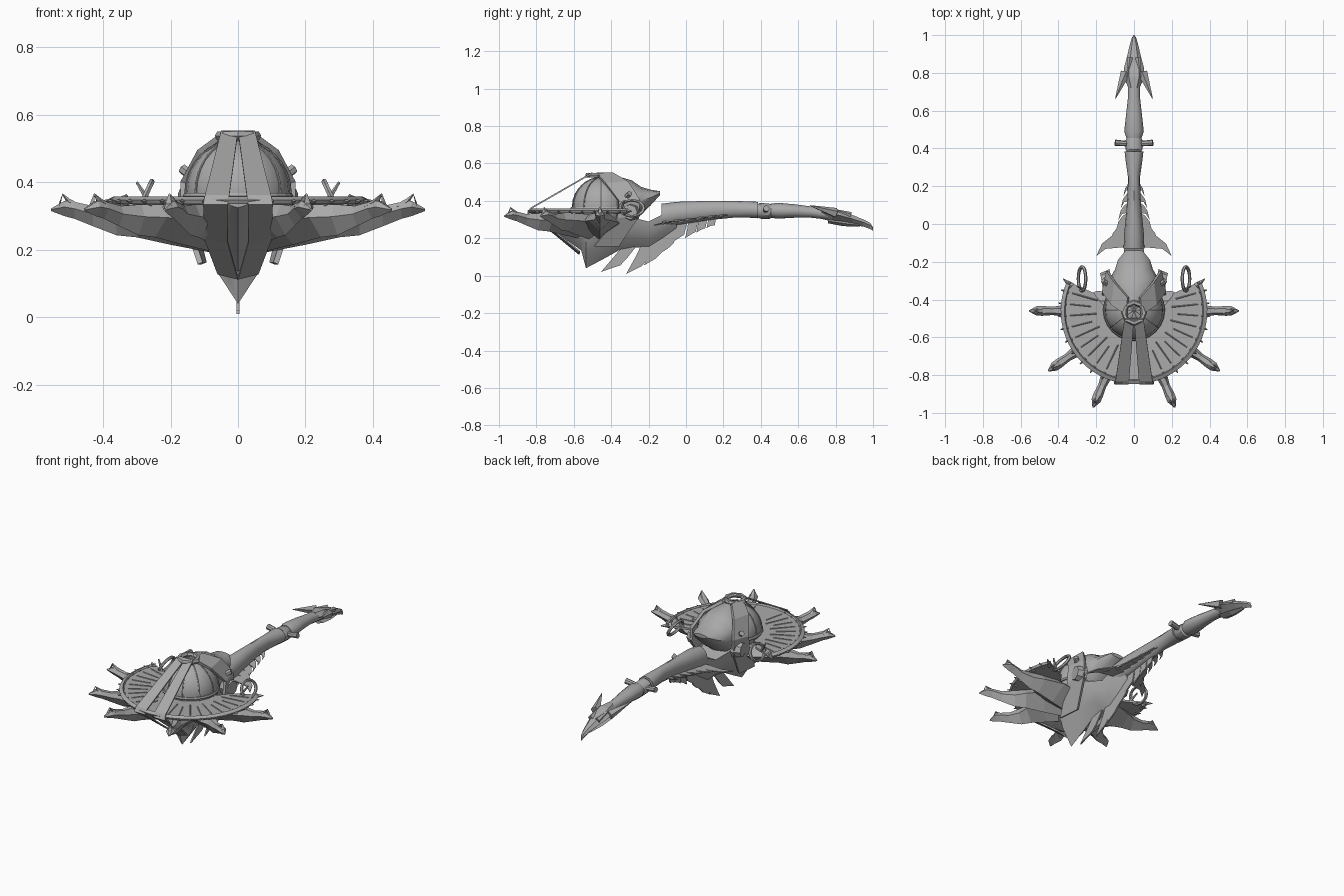
import bpy, bmesh, math
from mathutils import Matrix, Vector

grey = bpy.data.materials.new("plain grey")
grey.diffuse_color = (0.40, 0.40, 0.40, 1)
CENTRE = Vector((0, -0.46, 0))


def make(name, verts, faces, smooth=None, thick=0, matrix=None):
    me = bpy.data.meshes.new(name)
    me.from_pydata([Vector(v) for v in verts], [], faces)
    if matrix:
        me.transform(matrix)
    bm = bmesh.new()
    bm.from_mesh(me)
    bmesh.ops.recalc_face_normals(bm, faces=bm.faces)
    bm.to_mesh(me)
    bm.free()
    me.materials.append(grey)
    ob = bpy.data.objects.new(name, me)
    bpy.context.collection.objects.link(ob)
    if thick:
        mod = ob.modifiers.new("thickness", 'SOLIDIFY')
        mod.thickness, mod.offset = thick, 0
    if smooth:
        bpy.ops.object.select_all(action='DESELECT')
        ob.select_set(True)
        bpy.context.view_layer.objects.active = ob
        bpy.ops.object.shade_smooth_by_angle(angle=math.radians(smooth))
    return ob


def loft(name, rows, section, smooth=None, matrix=None):
    """rows: (y, half width, bottom z, top z); section: (-1..1, 0..1) outline."""
    n = len(section)
    verts = [(u * w, y, b + v * (t - b)) for y, w, b, t in rows for u, v in section]
    faces = [(i * n + j, i * n + (j + 1) % n, (i + 1) * n + (j + 1) % n, (i + 1) * n + j)
             for i in range(len(rows) - 1) for j in range(n)]
    faces += [tuple(range(n)), tuple(range(len(verts) - n, len(verts)))]
    return make(name, verts, faces, smooth, 0, matrix)


def ribbon(name, left, right, thick=0.008):
    n = len(left)
    return make(name, left + right, [(i, i + 1, n + i + 1, n + i) for i in range(n - 1)], None, thick)


def blade(name, outline, thick, matrix=None):
    return make(name, outline, [tuple(range(len(outline)))], None, thick, matrix)


def ring(name, loc, major, minor, rot=(0, 0, 0), scale=(1, 1, 1), seg=16):
    bpy.ops.mesh.primitive_torus_add(location=loc, rotation=rot, major_radius=major, minor_radius=minor,
                                     major_segments=seg, minor_segments=6)
    ob = bpy.context.object
    ob.name, ob.scale = name, scale
    ob.data.materials.append(grey)


def rod(name, a, b, r, sides=8, r2=None):
    a, b = Vector(a), Vector(b)
    bpy.ops.mesh.primitive_cone_add(vertices=sides, radius1=r, radius2=r if r2 is None else r2,
                                    depth=(b - a).length, location=(a + b) / 2,
                                    rotation=(b - a).to_track_quat('Z', 'Y').to_euler())
    bpy.context.object.name = name
    bpy.context.object.data.materials.append(grey)


def polar(r, deg, z):
    a = math.radians(deg)
    return (r * math.cos(a), CENTRE.y + r * math.sin(a), z)


ROUND = [(math.cos(k * math.pi / 6), 0.5 + 0.5 * math.sin(k * math.pi / 6)) for k in range(12)]
KEEL = [(0, 0), (0.55, 0.3), (0.9, 0.65), (1, 1), (-1, 1), (-0.9, 0.65), (-0.55, 0.3)]
LEAF = [(0, 0), (1, 0.6), (0.5, 1), (-0.5, 1), (-1, 0.6)]

# dome with a band and seams
bpy.ops.mesh.primitive_uv_sphere_add(segments=24, ring_count=14, radius=0.155, location=(0, -0.455, 0.37))
dome = bpy.context.object
dome.name = "dome"
dome.data.materials.append(grey)
bpy.ops.object.shade_smooth_by_angle()
ring("dome_base_band", (0, -0.455, 0.36), 0.155, 0.009, seg=24)
for k in range(5):
    ring("dome_seam", (0, -0.455, 0.37), 0.155, 0.004, (math.pi / 2, 0, math.radians(36 * k)), seg=32)
ring("top_ring", (0, -0.47, 0.538), 0.055, 0.014, seg=8)

# fan plate around the dome, thin with a raised rim
N = 40
degs = [-204 + 228 * k / N for k in range(N + 1)]


def inner(d):
    # the back corners sweep in towards the dome
    e = min(abs(d - degs[0]), abs(d - degs[-1]))
    return 0.14 + 0.09 * max(0, 1 - e / 18)


def band(name, r0, z0, r1, z1, thick):
    ribbon(name, [polar(r0(d), d, z0) for d in degs], [polar(r1, d, z1) for d in degs], thick)


band("fan_plate", inner, 0.338, 0.38, 0.343, 0.012)
band("fan_rim", lambda d: 0.365, 0.352, 0.385, 0.342, 0.014)
for k in range(22):
    d = -196 + k * 212 / 21
    if abs(d + 90) > 14:
        rod("fan_rib", polar(0.2 + 0.03 * (k % 2), d, 0.345), polar(0.34, d, 0.347), 0.004, 4)
        rod("rim_tooth", polar(0.36, d, 0.342), polar(0.402, d, 0.345), 0.014, 4, 0.002)

# lower hull with a keel, carrying on into the neck root
loft("lower_hull", [(-0.83, 0.03, 0.325, 0.34), (-0.70, 0.075, 0.235, 0.34), (-0.56, 0.105, 0.135, 0.34),
                    (-0.535, 0.108, 0.04, 0.34), (-0.45, 0.115, 0.085, 0.34), (-0.36, 0.11, 0.135, 0.34),
                    (-0.28, 0.085, 0.15, 0.31), (-0.20, 0.06, 0.15, 0.29), (-0.12, 0.05, 0.20, 0.33),
                    (-0.05, 0.04, 0.25, 0.36)], KEEL, 35)

# six hooked arms with broad leaf roots under the fan
for d in (0, -35, -67, -113, -145, 180):
    m = Matrix.Translation(CENTRE) @ Matrix.Rotation(math.radians(d - 90), 4, 'Z')
    loft("arm", [(0.07, 0.10, 0.19, 0.32), (0.20, 0.105, 0.215, 0.33), (0.30, 0.06, 0.237, 0.335),
                 (0.36, 0.032, 0.243, 0.335), (0.43, 0.022, 0.27, 0.33), (0.485, 0.026, 0.292, 0.342),
                 (0.515, 0.025, 0.30, 0.345), (0.555, 0.004, 0.315, 0.322)], LEAF, None, m)
    loft("arm_hook", [(0.47, 0.02, 0.315, 0.335), (0.50, 0.016, 0.325, 0.352),
                      (0.52, 0.003, 0.362, 0.367), (0.53, 0.012, 0.32, 0.34)], LEAF, None, m)

for s in (-1, 1):
    # front straps from the top ring to the bow, then down to the keel
    ribbon("front_strap",
           [(s * 0.05, -0.50, 0.55), (s * 0.098, -0.83, 0.36), (s * 0.103, -0.845, 0.335),
            (s * 0.100, -0.70, 0.235), (s * 0.06, -0.57, 0.13)],
           [(0, -0.50, 0.55), (s * 0.026, -0.83, 0.36), (s * 0.03, -0.845, 0.335),
            (s * 0.03, -0.70, 0.222), (0, -0.57, 0.115)])
    # side straps over the dome and around the hull
    ribbon("side_strap",
           [(s * 0.04, -0.48, 0.545), (s * 0.115, -0.43, 0.49), (s * 0.163, -0.36, 0.40),
            (s * 0.163, -0.37, 0.31), (s * 0.112, -0.49, 0.16)],
           [(s * 0.03, -0.39, 0.545), (s * 0.10, -0.31, 0.50), (s * 0.14, -0.25, 0.41),
            (s * 0.14, -0.25, 0.32), (s * 0.10, -0.36, 0.16)], 0.016)
    rod("side_boss", (s * 0.12, -0.29, 0.34), (s * 0.172, -0.30, 0.34), 0.052, 8, 0.04)
    rod("side_bolt", (s * 0.11, -0.34, 0.40), (s * 0.165, -0.30, 0.44), 0.015, 6)
    # back corner spike and hanging ring
    rod("corner_spike", (s * 0.33, -0.33, 0.345), (s * 0.375, -0.29, 0.345), 0.02, 4, 0.002)
    ring("hanging_ring", (s * 0.275, -0.29, 0.36), 0.055, 0.009, (0, s * math.radians(65), 0), (0.85, 1.15, 1))
    rod("ring_bar", (s * 0.265, -0.35, 0.345), (s * 0.30, -0.33, 0.40), 0.009, 6, 0.004)
    # swept frills along the neck
    for k in range(6):
        y, x, w = 0.20 - 0.055 * k, 0.055 + 0.014 * k + (0.02 if k > 3 else 0), 0.03 + 0.009 * k
        z = 0.325 - 0.007 * k
        if k == 5:
            x = 0.20
        blade("neck_frill", [(s * 0.02, y + 0.03, z), (s * x * 0.6, y + 0.01, z),
                             (s * x * 0.85, y - w * 0.4, z - 0.01), (s * x, y - w - 0.02, z - 0.02),
                             (s * x * 0.75, y - w * 0.75, z - 0.01), (s * 0.02, y - w * 0.6, z)], 0.006)
    # collar pegs, horns, brows
    rod("collar_peg", (s * 0.03, 0.425, 0.35), (s * 0.10, 0.43, 0.36), 0.014, 8, 0.017)
    rod("horn", (s * 0.045, 0.80, 0.335), (s * 0.098, 0.665, 0.375), 0.028, 5, 0.002)
    rod("brow", (s * 0.022, 0.88, 0.325), (s * 0.035, 0.78, 0.355), 0.016, 5, 0.004)

# back shell with a blunt beak
loft("back_shell", [(-0.44, 0.07, 0.32, 0.54), (-0.36, 0.13, 0.30, 0.53), (-0.29, 0.13, 0.29, 0.51),
                    (-0.24, 0.10, 0.33, 0.475), (-0.19, 0.085, 0.375, 0.46), (-0.14, 0.045, 0.43, 0.452)],
     ROUND, 40)

# neck, collar and second neck piece
loft("neck", [(-0.13, 0.055, 0.25, 0.385), (-0.05, 0.052, 0.27, 0.395), (0.05, 0.042, 0.285, 0.398),
              (0.15, 0.034, 0.30, 0.40), (0.25, 0.032, 0.31, 0.40), (0.34, 0.045, 0.31, 0.397),
              (0.385, 0.05, 0.307, 0.395)], ROUND, 40)
loft("collar", [(0.38, 0.036, 0.315, 0.38), (0.395, 0.044, 0.305, 0.39), (0.445, 0.044, 0.302, 0.385),
                (0.46, 0.036, 0.315, 0.38)], ROUND, 30)
loft("upper_neck", [(0.455, 0.04, 0.31, 0.385), (0.49, 0.052, 0.305, 0.39), (0.58, 0.042, 0.31, 0.382),
                    (0.67, 0.032, 0.31, 0.37), (0.76, 0.033, 0.30, 0.36)], ROUND, 40)

# head with a hooked beak and a lower jaw
loft("head", [(0.72, 0.03, 0.305, 0.365), (0.78, 0.055, 0.29, 0.362), (0.83, 0.052, 0.283, 0.345),
              (0.89, 0.036, 0.272, 0.325), (0.95, 0.022, 0.262, 0.30), (0.985, 0.012, 0.25, 0.282),
              (1.0, 0.003, 0.24, 0.258)], LEAF)
loft("jaw", [(0.76, 0.035, 0.28, 0.30), (0.84, 0.03, 0.265, 0.29), (0.93, 0.012, 0.262, 0.275)], LEAF)

# hanging fins under the neck: root y, root z, tip y, tip z
for y, z, ty, tz in [(-0.27, 0.18, -0.455, 0.02), (-0.18, 0.19, -0.32, 0.01), (-0.12, 0.22, -0.225, 0.055),
                     (-0.07, 0.25, -0.145, 0.115), (-0.02, 0.28, -0.07, 0.18), (0.04, 0.29, -0.005, 0.20),
                     (0.09, 0.30, 0.055, 0.23), (0.14, 0.305, 0.11, 0.255)]:
    w, my, mz = 0.018 + 0.12 * (z - tz), (y + ty) / 2, (z + tz) / 2
    blade("hanging_fin", [(0, y - w, z + 0.02), (0, y + w, z + 0.02), (0, my + w * 1.2, mz - 0.01),
                          (0, my + w * 0.3, mz - 0.55 * (mz - tz)), (0, ty, tz), (0, my - w * 0.3, mz + 0.015)],
          0.008)
